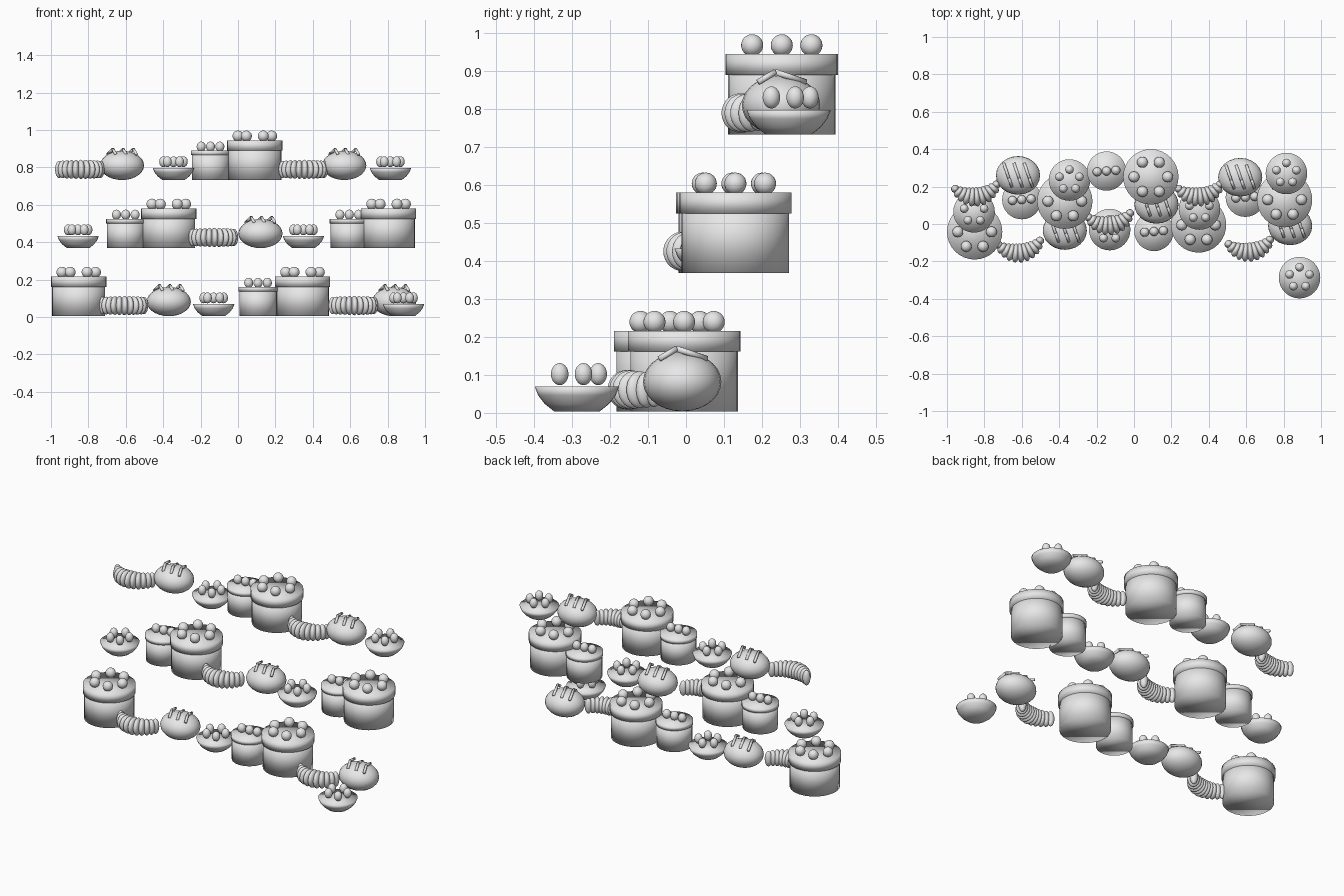
import bpy, bmesh, math
from mathutils import Matrix, Vector

cube = bpy.data.objects.get("Cube")
if cube:
    bpy.data.objects.remove(cube, do_unlink=True)

GREY = (0.8, 0.8, 0.8, 1)
mat = bpy.data.materials.new("plain_grey")
mat.use_nodes = True
mat.diffuse_color = GREY
mat.node_tree.nodes["Principled BSDF"].inputs["Base Color"].default_value = GREY


def finish(bm, name):
    mesh = bpy.data.meshes.new(name)
    for f in bm.faces:
        f.smooth = True
    bm.to_mesh(mesh)
    bm.free()
    mesh.materials.append(mat)
    return mesh


def ball(bm, pos, size, turn=0):
    m = Matrix.Translation(pos) @ Matrix.Rotation(turn, 4, "Z") @ Matrix.Diagonal((*size, 1))
    bmesh.ops.create_uvsphere(bm, u_segments=24, v_segments=14, radius=1, matrix=m)


def drum(bm, radius, z0, z1):
    bmesh.ops.create_cone(bm, cap_ends=True, segments=32, radius1=radius, radius2=radius,
                          depth=z1 - z0, matrix=Matrix.Translation((0, 0, (z0 + z1) / 2)))


def ring(count, radius, start):
    for i in range(count):
        a = start + math.tau * i / count
        yield radius * math.cos(a), radius * math.sin(a)


def cake(name, radius, top, rim, spots, berry):
    bm = bmesh.new()
    drum(bm, radius * 0.955, 0, top - rim / 2)
    drum(bm, radius, top - rim, top)
    for x, y in spots:
        ball(bm, (x, y, top + berry[2] * 0.8), berry)
    return finish(bm, name)


def tart():
    bm = bmesh.new()
    # bowl crust, turned from a profile
    profile = [(0, 0), (.06, 0), (.085, .02), (.102, .042), (.111, .065), (0, .065)]
    verts = [bm.verts.new((r, 0, z)) for r, z in profile]
    edges = [bm.edges.new(p) for p in zip(verts, verts[1:])]
    bmesh.ops.spin(bm, geom=verts + edges, axis=(0, 0, 1), cent=(0, 0, 0),
                   angle=math.tau, steps=32)
    bmesh.ops.remove_doubles(bm, verts=bm.verts, dist=1e-5)
    bmesh.ops.recalc_face_normals(bm, faces=bm.faces)
    for x, y in ring(5, .056, math.pi / 2):
        ball(bm, (x, y, .098), (.023, .023, .029))
    return finish(bm, "tart")


def bread():
    bm = bmesh.new()
    ball(bm, (0, 0, .078), (.118, .103, .078))
    # three bent scored ridges
    for x in (-.055, 0, .055):
        pts = [Vector((x - .022, .065, .138)), Vector((x + .006, -.015, .165)),
               Vector((x + .022, -.06, .138))]
        for a, b in zip(pts, pts[1:]):
            d = b - a
            m = (Matrix.Translation((a + b) / 2) @ d.to_track_quat("Z", "Y").to_matrix().to_4x4())
            bmesh.ops.create_cone(bm, cap_ends=True, segments=10, radius1=.008, radius2=.008,
                                  depth=d.length, matrix=m)
    return finish(bm, "bread")


def croissant():
    bm = bmesh.new()
    # fan of ribs along an arc, narrowing to the tips
    for i in range(-5, 6):
        a = math.radians(10.5) * i
        t = abs(i) / 5
        pos = (.14 * math.sin(a), .14 * (1 - math.cos(a)), .057)
        ball(bm, pos, (.021, .052 - .03 * t * t, .052 - .006 * t), a)
    return finish(bm, "croissant")


big = cake("large_cake", .148, .212, .055, list(ring(6, .09, 0)), (.029, .029, .029))
small = cake("small_cake", .105, .157, .024, [(-.05, -.004), (0, 0), (.05, .004)],
             (.024, .024, .027))
tart_mesh, bread_mesh, croissant_mesh = tart(), bread(), croissant()

# each tier: mesh, x, y
TIERS = [
    [(big, -.852, -.042), (croissant_mesh, -.607, -.155), (bread_mesh, -.37, -.035),
     (tart_mesh, -.13, -.03), (small, .107, -.04), (big, .345, -.005),
     (croissant_mesh, .622, -.15), (bread_mesh, .835, -.01), (tart_mesh, .885, -.287)],
    [(tart_mesh, -.855, .065), (small, -.6, .13), (big, -.37, .122),
     (croissant_mesh, -.126, -.008), (bread_mesh, .12, .105), (tart_mesh, .35, .08),
     (small, .595, .143), (big, .805, .13)],
    [(croissant_mesh, -.84, .145), (bread_mesh, -.62, .26), (tart_mesh, -.345, .235),
     (small, -.147, .283), (big, .09, .252), (croissant_mesh, .355, .145),
     (bread_mesh, .568, .25), (tart_mesh, .815, .27)],
]
for level, tier in enumerate(TIERS):
    for mesh, x, y in tier:
        ob = bpy.data.objects.new(f"{mesh.name}_tier_{level + 1}", mesh)
        ob.location = (x, y, .004 + level * .364)
        if mesh is croissant_mesh:
            ob.rotation_euler.z = math.radians(6)
        bpy.context.collection.objects.link(ob)
